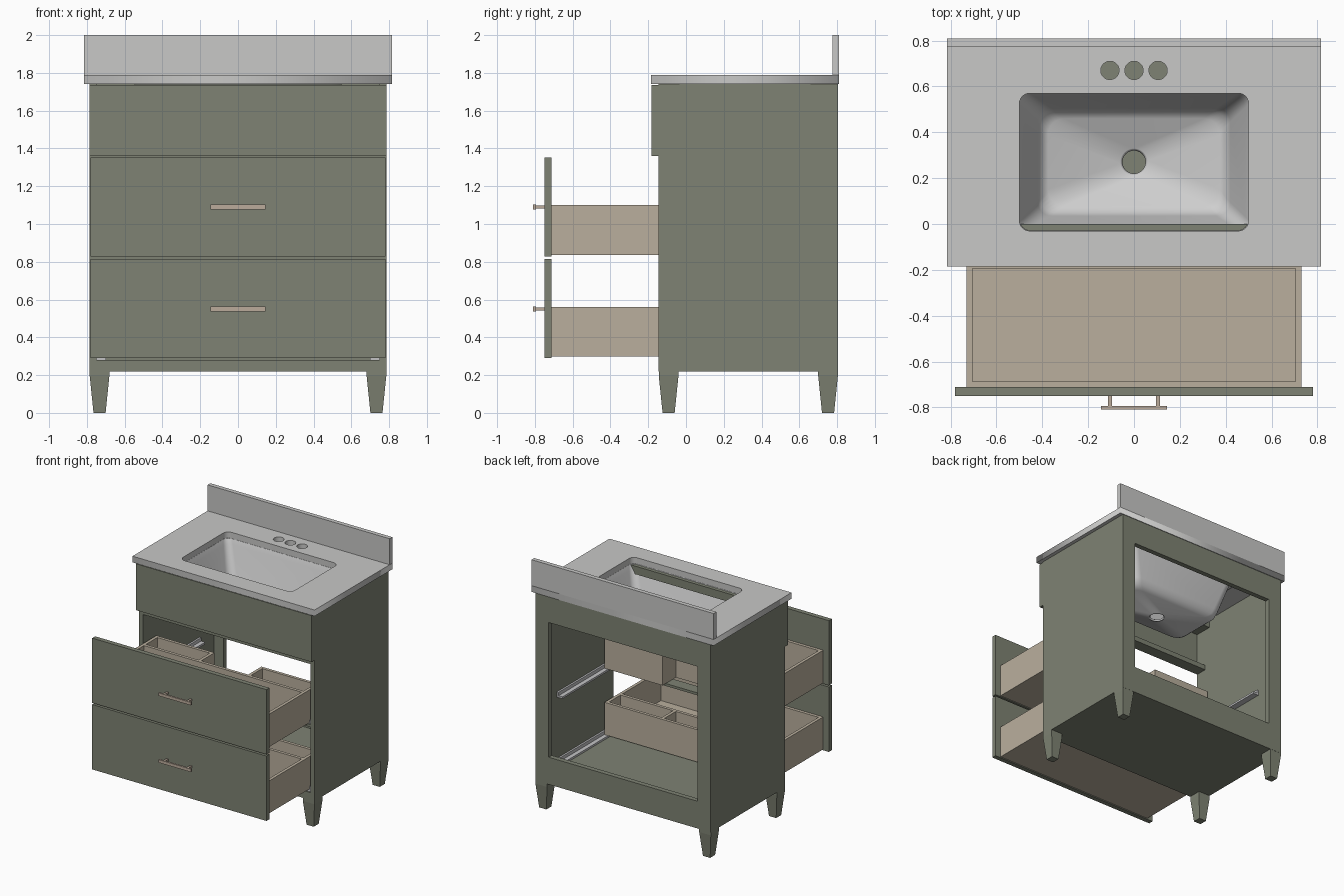
import bpy, bmesh, math
from mathutils import Matrix, Vector

if "Cube" in bpy.data.objects:
    bpy.data.objects.remove(bpy.data.objects["Cube"], do_unlink=True)


def material(name, rgb):
    m = bpy.data.materials.new(name)
    m.use_nodes = True
    m.diffuse_color = (*rgb, 1)
    m.node_tree.nodes["Principled BSDF"].inputs["Base Color"].default_value = (*rgb, 1)
    return m


GREEN = material("sage paint", (0.21, 0.225, 0.172))
STONE = material("pale stone", (0.58, 0.58, 0.57))
CERAMIC = material("white ceramic", (0.62, 0.62, 0.62))
WOOD = material("light wood", (0.49, 0.43, 0.34))
BRONZE = material("rose bronze", (0.50, 0.41, 0.33))
STEEL = material("runner steel", (0.55, 0.55, 0.56))


def finish(name, bm, mat):
    me = bpy.data.meshes.new(name)
    bm.to_mesh(me)
    bm.free()
    me.materials.append(mat)
    ob = bpy.data.objects.new(name, me)
    bpy.context.collection.objects.link(ob)
    return ob


def box(name, x, y, z, mat):
    """Box from its (min, max) range on each axis."""
    bm = bmesh.new()
    lo, hi = Vector((x[0], y[0], z[0])), Vector((x[1], y[1], z[1]))
    size = Matrix.Diagonal((*(hi - lo), 1))
    bmesh.ops.create_cube(bm, size=1, matrix=Matrix.Translation((lo + hi) / 2) @ size)
    return finish(name, bm, mat)


def pair(name, x, y, z, mat):
    """The same box on the left (+x) and mirrored on the right."""
    box("left_" + name, x, y, z, mat)
    box("right_" + name, (-x[1], -x[0]), y, z, mat)


def rounded(hx, hy, cy, r, n=6):
    pts = []
    for k, (sx, sy) in enumerate([(1, 1), (-1, 1), (-1, -1), (1, -1)]):
        for j in range(n + 1):
            a = (k + j / n) * math.pi / 2
            pts.append((sx * (hx - r) + r * math.cos(a), cy + sy * (hy - r) + r * math.sin(a)))
    return pts


def circle(cx, cy, r, n=28):
    return [(cx + r * math.cos((i + .5) / n * math.tau),
             cy + r * math.sin((i + .5) / n * math.tau)) for i in range(n)]


# Cabinet carcass
W, F, B = 0.785, -0.145, 0.805
pair("side_panel", (W - .035, W), (F, B), (.22, 1.74), GREEN)
box("bottom_panel", (-.75, .75), (F, B), (.22, .28), GREEN)
pair("back_stile", (.665, .75), (B - .04, B), (.28, 1.74), GREEN)
box("back_top_rail", (-.665, .665), (B - .04, B), (1.53, 1.74), GREEN)
box("back_bottom_rail", (-.665, .665), (B - .04, B), (.28, .44), GREEN)
box("front_top_rail", (-.75, .75), (F, 0), (1.67, 1.735), GREEN)
box("front_upper_rail", (-.75, .75), (F, -.05), (1.32, 1.36), GREEN)
box("front_middle_rail", (-.75, .75), (F, -.05), (.81, .83), GREEN)
box("false_front", (-W, W), (-.182, F), (1.36, 1.735), GREEN)

# Tapered feet
for sx, side in ((1, "left"), (-1, "right")):
    for cy, end in ((F + .053, "front"), (B - .053, "back")):
        bm = bmesh.new()
        rings = []
        for z, h in ((.22, .052), (.195, .052), (0, .032)):
            rings.append([bm.verts.new((sx * (W - .052) + a * h, cy + b * h, z))
                          for a, b in ((1, 1), (-1, 1), (-1, -1), (1, -1))])
        for up, low in zip(rings, rings[1:]):
            for i in range(4):
                j = (i + 1) % 4
                bm.faces.new((up[i], low[i], low[j], up[j]))
        bm.faces.new(rings[0])
        bm.faces.new(rings[-1])
        bmesh.ops.recalc_face_normals(bm, faces=bm.faces)
        finish(f"{side}_{end}_foot", bm, GREEN)

# Countertop slab with sink and tap openings
curve = bpy.data.curves.new("countertop_outline", "CURVE")
curve.dimensions, curve.fill_mode, curve.extrude = "2D", "BOTH", .025
outlines = [[(-.815, -.185), (.815, -.185), (.815, .81), (-.815, .81)],
            rounded(.5, .3, .27, .045)]
outlines += [circle(cx, .67, .04) for cx in (-.105, 0, .105)]
for pts in outlines:
    s = curve.splines.new("POLY")
    s.points.add(len(pts) - 1)
    for p, (x, y) in zip(s.points, pts):
        p.co = (x, y, 0, 1)
    s.use_cyclic_u = True
helper = bpy.data.objects.new("countertop_helper", curve)
bpy.context.collection.objects.link(helper)
bpy.context.view_layer.update()
slab = bpy.data.meshes.new_from_object(helper.evaluated_get(bpy.context.evaluated_depsgraph_get()))
bpy.data.objects.remove(helper, do_unlink=True)
slab.materials.clear()
slab.materials.append(STONE)
counter = bpy.data.objects.new("countertop", slab)
counter.location.z = 1.765
bpy.context.collection.objects.link(counter)
box("backsplash", (-.815, .815), (.775, .81), (1.79, 2), STONE)

# Sink bowl lofted from the rim to the drain hole
loops = [(rounded(.55, .35, .27, .07), 1.739), (rounded(.5, .3, .27, .045), 1.739),
         (rounded(.485, .287, .27, .05), 1.70), (rounded(.42, .235, .27, .06), 1.47),
         (rounded(.405, .22, .27, .06), 1.43), (rounded(.375, .19, .27, .07), 1.405),
         (circle(0, .27, .06), 1.378), (circle(0, .27, .05), 1.37)]
bm = bmesh.new()
rings = [[bm.verts.new((x, y, z)) for x, y in pts] for pts, z in loops]
for a, b in zip(rings, rings[1:]):
    for i in range(len(a)):
        j = (i + 1) % len(a)
        bm.faces.new((a[i], a[j], b[j], b[i]))
bowl = finish("sink_bowl", bm, CERAMIC)
shell = bowl.modifiers.new("thickness", "SOLIDIFY")
shell.thickness, shell.offset = .015, -1
bpy.ops.object.select_all(action="DESELECT")
bowl.select_set(True)
bpy.context.view_layer.objects.active = bowl
bpy.ops.object.shade_smooth_by_angle(angle=math.radians(45))


# Open drawers
def drawer(name, front_z, z0, z1, handle_z, notch):
    box(name + "_front", (-.78, .78), (-.75, -.712), front_z, GREEN)
    y0, y1, t, n, ny = -.712, 0, .025, .21, -.195
    z = (z0, z1)
    fz = (z0, z0 + .02)
    pair(name + "_side", (.73 - t, .73), (y0, y1), z, WOOD)
    inner = .73 - t
    box(name + "_inner_front", (-inner, inner), (y0, y0 + t), z, WOOD)
    box(name + "_cross_divider", (-inner, inner), (ny, ny + t), z, WOOD)
    pair(name + "_divider", (n, n + t), (ny + t, y1 - t), z, WOOD)
    pair(name + "_back", (n, inner), (y1 - t, y1), z, WOOD)
    box(name + "_floor", (-inner, inner), (y0 + t, ny), fz, WOOD)
    pair(name + "_back_floor", (n + t, inner), (ny + t, y1 - t), fz, WOOD)
    if not notch:
        box(name + "_middle_back", (-n, n), (y1 - t, y1), z, WOOD)
        box(name + "_middle_floor", (-n, n), (ny + t, y1 - t), fz, WOOD)
    # Bar pull on two posts
    box(name + "_handle_bar", (-.145, .145), (-.81, -.795), (handle_z - .012, handle_z + .012), BRONZE)
    pair(name + "_handle_post", (.097, .113), (-.797, -.75), (handle_z - .008, handle_z + .008), BRONZE)
    # Runners below the box
    pair(name + "_runner", (.70, .75), (F + .01, .58), (z0 - .018, z0 - .002), STEEL)
    pair(name + "_runner_lip", (.735, .75), (F + .01, .58), (z0 - .002, z0 + .025), STEEL)


drawer("upper_drawer", (.828, 1.352), .835, 1.10, 1.09, True)
drawer("lower_drawer", (.29, .815), .298, .56, .55, False)
